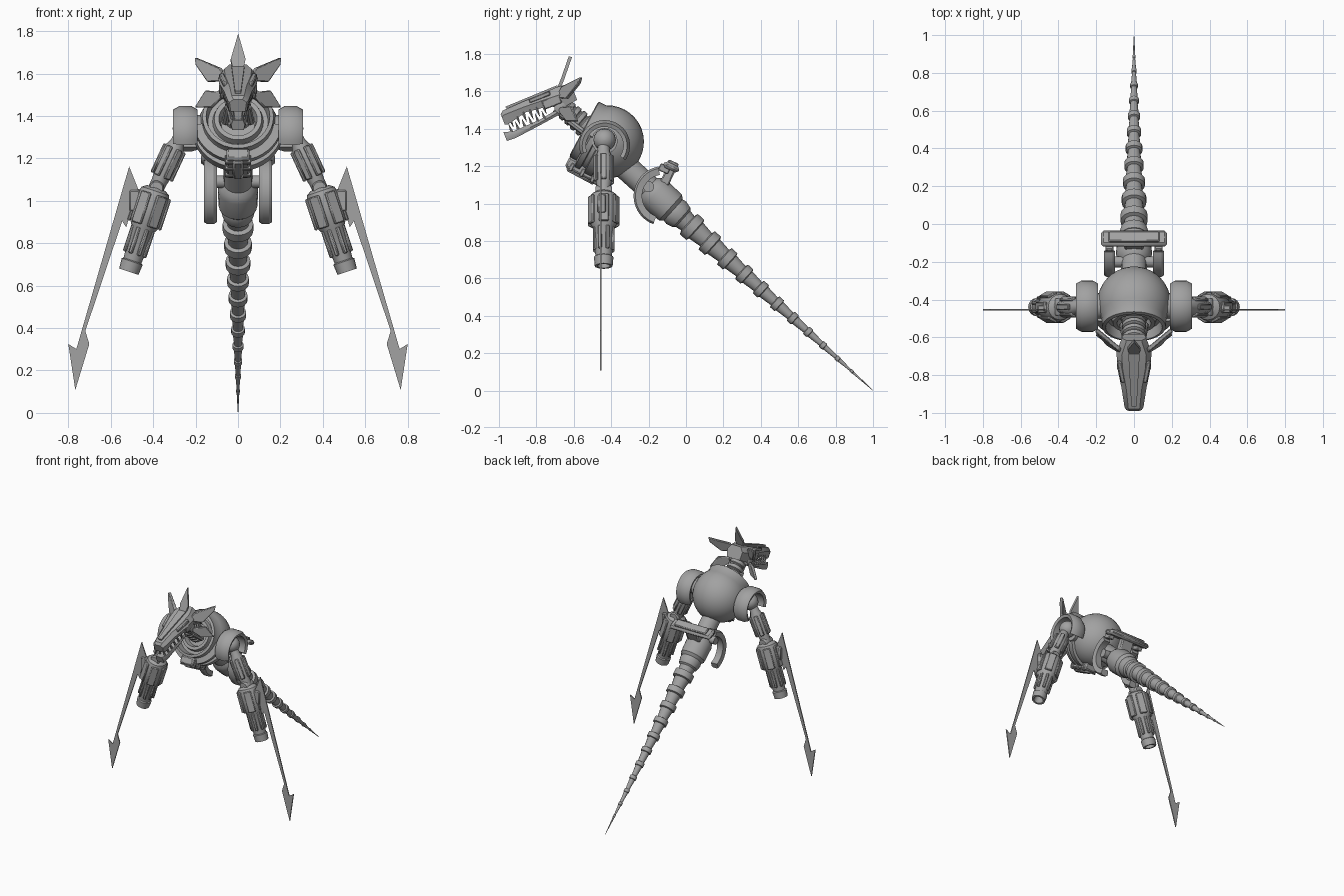
import bpy, bmesh, math
from mathutils import Vector as V

old = bpy.data.objects.get("Cube")
if old:
    bpy.data.objects.remove(old, do_unlink=True)

grey = bpy.data.materials.new("gunmetal_grey")
grey.use_nodes = True
grey.diffuse_color = (0.36, 0.36, 0.36, 1)
grey.node_tree.nodes["Principled BSDF"].inputs["Base Color"].default_value = (0.36, 0.36, 0.36, 1)

X, Y, Z = V((1, 0, 0)), V((0, 1, 0)), V((0, 0, 1))


def loft(name, rings, mirror=False, bevel=0):
    """Skin a list of point rings, capped at both ends."""
    bm = bmesh.new()
    loops = [[bm.verts.new(p) for p in ring] for ring in rings]
    n = len(loops[0])
    for a, b in zip(loops, loops[1:]):
        for i in range(n):
            j = (i + 1) % n
            bm.faces.new((a[i], a[j], b[j], b[i]))
    bm.faces.new(loops[0])
    bm.faces.new(loops[-1])
    bmesh.ops.recalc_face_normals(bm, faces=bm.faces)
    mesh = bpy.data.meshes.new(name)
    bm.to_mesh(mesh)
    bm.free()
    ob = bpy.data.objects.new(name, mesh)
    bpy.context.collection.objects.link(ob)
    mesh.materials.append(grey)
    bpy.ops.object.select_all(action='DESELECT')
    ob.select_set(True)
    bpy.context.view_layer.objects.active = ob
    bpy.ops.object.shade_smooth_by_angle(angle=math.radians(32))
    if bevel:
        mod = ob.modifiers.new("bevel", 'BEVEL')
        mod.width, mod.segments = bevel, 1
    if mirror:
        ob.modifiers.new("mirror", 'MIRROR')
    return ob


def lathe(name, start, direction, profile, seg=16, mirror=False):
    """Turn a profile of (distance, radius) around an axis."""
    start, d = V(start), V(direction).normalized()
    u = d.orthogonal().normalized() if abs(d.x) > 0.9 else (X - d * d.x).normalized()
    w = d.cross(u)
    rings = []
    for t, r in profile:
        rings.append([start + d * t + (u * math.cos(a) + w * math.sin(a)) * r
                      for a in (math.tau * i / seg for i in range(seg))])
    return loft(name, rings, mirror)


def arc(name, c, u, w, n, section, a0, a1, seg=20, mirror=False):
    """Sweep a (radius, offset) section through part of a circle."""
    rings = []
    for i in range(seg + 1):
        a = math.radians(a0 + (a1 - a0) * i / seg)
        d = u * math.cos(a) + w * math.sin(a)
        rings.append([c + d * r + n * o for r, o in section])
    return loft(name, rings, mirror)


def slab(name, pts, thick, mirror=False, bevel=0):
    """Thin plate from an outline."""
    pts = [V(p) for p in pts]
    n = (pts[1] - pts[0]).cross(pts[2] - pts[0]).normalized() * thick / 2
    return loft(name, [[p - n for p in pts], [p + n for p in pts]], mirror, bevel)


def box(name, c, half, axes=(X, Y, Z), bevel=0.01, mirror=False):
    a, b, d = (ax * h for ax, h in zip(axes, half))
    rings = [[c + s * d + p * a + q * b for p, q in ((-1, -1), (1, -1), (1, 1), (-1, 1))] for s in (-1, 1)]
    return loft(name, rings, mirror, bevel)


# Torso: round shell with a stepped collar opening up and forward
C = V((0, -0.42, 1.33))
A = V((0, -0.88, 0.47)).normalized()
D = V((0, -0.47, -0.88)).normalized()
R = 0.195
shell = [(-R * math.cos(math.radians(k)), max(0.002, R * math.sin(math.radians(k)))) for k in range(0, 121, 10)]
shell += [(0.14, 0.168), (0.145, 0.15), (0.09, 0.142), (0.09, 0.12), (0.12, 0.112), (0.12, 0.09), (0.08, 0.08), (0.08, 0.002)]
lathe("torso", C, A, shell, 32)

# Chest bands and belly plates
for i, (r, n0, n1) in enumerate(((0.212, -0.02, 0.04), (0.208, 0.055, 0.1))):
    arc("chest_band_%d" % i, C, X, D, A, ((r - 0.04, n0), (r, n0 + 0.008), (r, n1 - 0.008), (r - 0.04, n1)), 5, 175)
box("belly_plate", C + D * 0.195 + A * 0.04, (0.055, 0.1, 0.03), (X, A, D))
box("belly_ridge", C + D * 0.22 + A * 0.04, (0.025, 0.085, 0.02), (X, A, D))
for i, s in enumerate((-0.025, 0.04, 0.105)):
    box("belly_rib_%d" % i, C + D * 0.21 + A * s, (0.062, 0.01, 0.022), (X, A, D), 0.004)

# Neck
N0, N1 = V((0, -0.50, 1.38)), V((0, -0.69, 1.54))
ribs = []
for i in range(6):
    t = i * 0.04
    ribs += [(t, 0.05), (t + 0.006, 0.066 - i * 0.002), (t + 0.028, 0.066 - i * 0.002), (t + 0.034, 0.05)]
lathe("neck", N0, N1 - N0, ribs, 14)
lathe("neck_piston", (0.06, -0.53, 1.37), (-0.1, -0.6, 0.45), [(0, 0.018), (0.12, 0.018), (0.12, 0.01), (0.21, 0.01)], 8, True)

# Head frame: pitched nose-down
O = V((0, -0.647, 1.636))
F, W = V((0, -0.93, -0.37)).normalized(), V((0, -0.37, 0.93)).normalized()


def head(x, f, w):
    return O + X * x + F * f + W * w


def head_loft(name, sections):
    rings = []
    for f, top_w, side_w, top, mid, low in sections:
        rings.append([head(x, f, w) for x, w in ((-top_w, top), (top_w, top), (side_w, mid), (side_w * 0.85, low),
                                                 (-side_w * 0.85, low), (-side_w, mid))])
    return loft(name, rings)


head_loft("skull", [(-0.03, 0.04, 0.065, -0.005, -0.04, -0.1), (0.05, 0.065, 0.092, 0.004, -0.04, -0.11),
                    (0.13, 0.06, 0.09, 0.0, -0.035, -0.075), (0.25, 0.04, 0.066, -0.002, -0.03, -0.06),
                    (0.36, 0.03, 0.05, -0.006, -0.03, -0.085), (0.378, 0.022, 0.04, -0.02, -0.035, -0.08)])
slab("nose_ridge", [head(-0.03, 0.04, 0.006), head(0.03, 0.04, 0.006), head(0.014, 0.34, 0.002), head(-0.014, 0.34, 0.002)], 0.012)
head_loft("lower_jaw", [(0.06, 0.05, 0.06, -0.105, -0.12, -0.135), (0.2, 0.046, 0.054, -0.125, -0.14, -0.152),
                        (0.35, 0.034, 0.04, -0.13, -0.15, -0.168), (0.4, 0.024, 0.032, -0.115, -0.14, -0.165)])
lathe("jaw_hinge", head(0.05, 0.07, -0.105), X, [(0, 0.032), (0.03, 0.032), (0.036, 0.022)], 12, True)
box("cheek_plate", head(0.082, 0.1, -0.06), (0.008, 0.05, 0.025), (X, F, W), 0.005, True)
box("brow", head(0.068, 0.15, -0.012), (0.012, 0.06, 0.012), ((X + F * 0.18).normalized(), (F - X * 0.18).normalized(), W), 0.005, True)

# Teeth along both jaws
for i in range(6):
    f = 0.15 + i * 0.038
    x = 0.068 - i * 0.006
    lathe("upper_tooth_%d" % i, head(x, f, -0.055), -W, [(0, 0.011), (0.055, 0.001)], 5, True)
    lathe("lower_tooth_%d" % i, head(x - 0.018, f + 0.018, -0.13), W, [(0, 0.009), (0.045, 0.001)], 5, True)

# Crest and ears
slab("crest", [(0, -0.618, 1.785), (0.035, -0.66, 1.665), (0.018, -0.69, 1.59), (-0.018, -0.69, 1.59), (-0.035, -0.66, 1.665)], 0.018)
slab("upper_ear", [(0.2, -0.56, 1.675), (0.08, -0.66, 1.625), (0.05, -0.69, 1.565), (0.14, -0.635, 1.56), (0.195, -0.57, 1.64)], 0.022, True, 0.004)
slab("lower_ear", [(0.055, -0.69, 1.51), (0.15, -0.61, 1.52), (0.2, -0.58, 1.44), (0.12, -0.635, 1.44)], 0.02, True, 0.004)

# Shoulders: curved guard over a ball joint
S = V((0.248, -0.435, 1.31))
guard = ((0.1, -0.05), (0.12, -0.058), (0.136, -0.03), (0.136, 0.03), (0.12, 0.058), (0.1, 0.05))
arc("shoulder_guard", S, Y, Z, X, guard, -35, 200, 24, True)
ball = [(-0.06 * math.cos(math.radians(k)), max(0.002, 0.06 * math.sin(math.radians(k)))) for k in range(0, 181, 15)]
lathe("shoulder_ball", S + Z * 0.03, X, ball, 16, True)
lathe("shoulder_axle", (0.15, -0.435, 1.335), X, [(0, 0.07), (0.06, 0.07), (0.06, 0.035), (0.13, 0.035)], 14, True)

# Upper arm with long raised strips
U0, E, H = V((0.26, -0.44, 1.33)), V((0.385, -0.44, 1.06)), V((0.515, -0.44, 0.665))
ua = (E - U0).normalized()
lathe("upper_arm", U0, ua, [(0, 0.03), (0.06, 0.034), (0.1, 0.05), (0.17, 0.052), (0.26, 0.038), (0.33, 0.036)], 12, True)
fa = (H - E).normalized()


def strips(name, start, axis, count, radius, t0, t1, wide):
    side = axis.cross(Y).normalized()
    for i in range(count):
        a = math.tau * (i + 0.5) / count
        out = Y * math.cos(a) + side * math.sin(a)
        box("%s_%d" % (name, i), start + axis * (t0 + t1) / 2 + out * radius,
            (wide, 0.008, (t1 - t0) / 2), (axis.cross(out), out, axis), 0.005, True)


strips("upper_arm_strip", U0, ua, 6, 0.05, 0.09, 0.24, 0.016)
lathe("elbow", E - Y * 0.045, Y, [(0, 0.03), (0.01, 0.036), (0.08, 0.036), (0.09, 0.03)], 14, True)

# Forearm cannon with hollow muzzle
lathe("forearm", E, fa, [(0, 0.045), (0.015, 0.068), (0.05, 0.078), (0.17, 0.076), (0.2, 0.058), (0.36, 0.044), (0.365, 0.052),
                         (0.415, 0.048), (0.415, 0.034), (0.36, 0.03)], 16, True)
strips("forearm_panel", E, fa, 6, 0.076, 0.03, 0.185, 0.027)
strips("barrel_strip", E, fa, 8, 0.053, 0.2, 0.33, 0.01)
box("blade_mount", V((0.487, -0.45, 1.0)), (0.025, 0.022, 0.05), bevel=0.006, mirror=True)

# Barbed forearm blade
outline = [(0.513, 1.162), (0.762, 0.301), (0.80, 0.325), (0.767, 0.108), (0.701, 0.325), (0.72, 0.386),
           (0.546, 0.904), (0.527, 0.875), (0.494, 0.984), (0.47, 1.054)]
slab("arm_blade", [(x, -0.455, z) for x, z in outline], 0.008, True)

# Tail: collar, then shrinking ringed segments down to a point
T0, T1 = V((0, -0.35, 1.22)), V((0, 1, 0))
length = (T1 - T0).length
tail = [(0, 0.068), (0.2, 0.068), (0.22, 0.085), (0.25, 0.095), (0.36, 0.092), (0.38, 0.075), (0.4, 0.08), (0.44, 0.07), (0.45, 0.058)]
for i in range(11):
    t = 0.515 + 0.13 * i - 0.0015 * i * i
    r = 0.072 * (length - t) / 1.3
    h = 0.008 + r * 0.3
    tail += [(t - h, r * 0.72), (t - h * 0.8, r), (t + h * 0.8, r), (t + h, r * 0.78)]
tail.append((length, 0.001))
lathe("tail", T0, T1 - T0, tail, 16)

# Hip: curved hooks beside the tail, with a plate carried on top
P = V((0, -0.12, 1.04))
hook = ((0.115, 0.105), (0.15, 0.1), (0.16, 0.115), (0.16, 0.145), (0.15, 0.16), (0.115, 0.155))
arc("hip_hook", P, Y, Z, X, hook, 100, 250, 18, True)
lathe("hip_axle", (-0.12, -0.2, 1.09), X, [(0, 0.03), (0.24, 0.03)], 12)
pa, pb = V((0, 0.9, -0.43)).normalized(), V((0, 0.43, 0.9)).normalized()
Q = V((0, -0.078, 1.195))
box("hip_plate", Q, (0.175, 0.045, 0.018), (X, pa, pb), 0.014)
box("hip_plate_cap", Q + pb * 0.02, (0.135, 0.03, 0.012), (X, pa, pb), 0.006)
box("hip_post", V((0, -0.11, 1.12)), (0.05, 0.025, 0.08), (X, pa, pb), 0.008)
box("hip_strut", Q - pb * 0.025 - pa * 0.03 + X * 0.13, (0.022, 0.03, 0.02), (X, pa, pb), 0.005, True)
